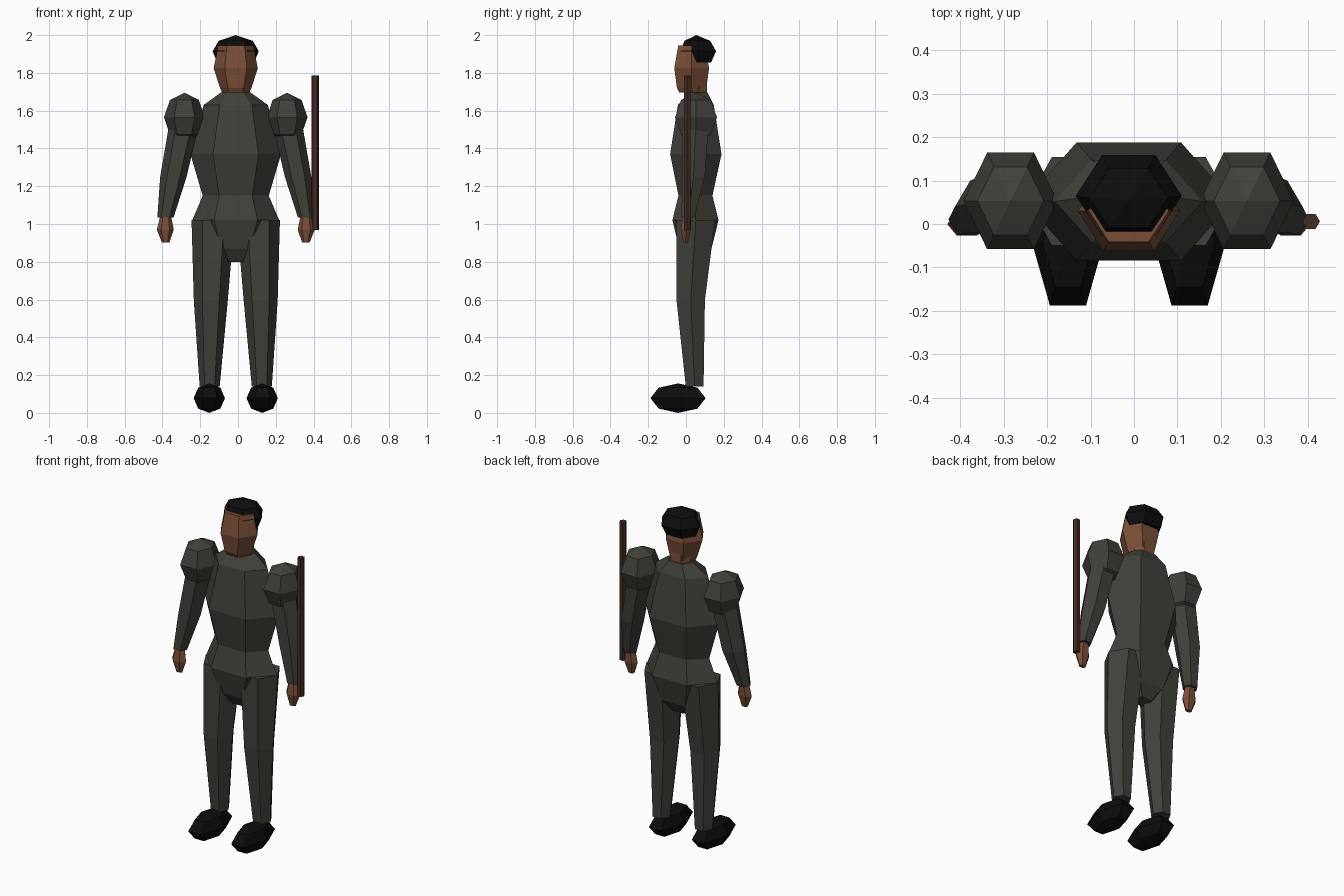
import bpy, bmesh, math

CX = -0.012  # body centre line


def material(name, rgb):
    m = bpy.data.materials.new(name)
    m.diffuse_color = (*rgb, 1)
    return m


cloth = material("dark_cloth", (0.052, 0.052, 0.042))
skin = material("brown_skin", (0.195, 0.077, 0.039))
black = material("black", (0.004, 0.004, 0.004))
wood = material("dark_wood", (0.06, 0.025, 0.017))


def loft(name, rings, mat):
    """Six-sided loft; ring = (x, y, z, half width x, half depth y)."""
    bm = bmesh.new()
    loops = []
    for x, y, z, rx, ry in rings:
        loops.append([bm.verts.new((x + rx * math.cos(math.radians(a)),
                                    y + ry * math.sin(math.radians(a)) / 0.866, z))
                      for a in range(0, 360, 60)])
    for a, b in zip(loops, loops[1:]):
        for i in range(6):
            j = (i + 1) % 6
            bm.faces.new((a[i], a[j], b[j], b[i]))
    bm.faces.new(loops[0])
    bm.faces.new(loops[-1])
    bmesh.ops.remove_doubles(bm, verts=bm.verts, dist=0.0005)
    bmesh.ops.recalc_face_normals(bm, faces=bm.faces)
    mesh = bpy.data.meshes.new(name)
    bm.to_mesh(mesh)
    bm.free()
    mesh.materials.append(mat)
    ob = bpy.data.objects.new(name, mesh)
    bpy.context.collection.objects.link(ob)
    return ob


def ball(name, x, y, z, rx, ry, rz, mat):
    """Low-poly ellipsoid with six segments and four bands."""
    rings = []
    for lat in (-90, -45, 0, 45, 90):
        c, s = math.cos(math.radians(lat)), math.sin(math.radians(lat))
        rings.append((x, y, z + rz * s, rx * c, ry * c))
    return loft(name, rings, mat)


# Torso with pelvis
loft("torso", [(CX, 0.05, 0.80, 0.065, 0.04),
               (CX, 0.05, 0.87, 0.15, 0.085),
               (CX, 0.05, 1.02, 0.23, 0.122),
               (CX, 0.05, 1.15, 0.175, 0.09),
               (CX, 0.052, 1.37, 0.24, 0.136),
               (CX, 0.052, 1.63, 0.17, 0.095),
               (CX, 0.065, 1.695, 0.08, 0.05)], cloth)

# Neck and head
loft("neck", [(CX, 0.07, 1.665, 0.068, 0.042),
              (CX, 0.07, 1.75, 0.068, 0.042)], skin)
loft("head", [(CX, 0.035, 1.695, 0.072, 0.07),
              (CX, 0.03, 1.72, 0.083, 0.078),
              (CX, 0.03, 1.825, 0.117, 0.092),
              (CX, 0.03, 1.945, 0.092, 0.071)], skin)

# Cap of hair
loft("hair", [(CX, 0.065, 1.855, 0.098, 0.068),
              (CX, 0.065, 1.915, 0.122, 0.094),
              (CX, 0.06, 1.97, 0.09, 0.068),
              (CX, 0.055, 2.0, 0.0, 0.0)], black)

for side, s in (("left", -1), ("right", 1)):
    # Shoulder, sleeve and hand
    ball(side + "_shoulder", CX + s * 0.272, 0.053, 1.565, 0.108, 0.111, 0.13, cloth)
    loft(side + "_arm", [(CX + s * 0.372, 0.01, 1.035, 0.043, 0.034),
                         (CX + s * 0.33, 0.04, 1.25, 0.07, 0.06),
                         (CX + s * 0.265, 0.053, 1.57, 0.08, 0.07)], cloth)
    loft(side + "_hand", [(CX + s * 0.371, -0.002, 0.902, 0.02, 0.012),
                          (CX + s * 0.373, 0.0, 0.97, 0.045, 0.027),
                          (CX + s * 0.371, 0.006, 1.045, 0.028, 0.022)], skin)
    # Trouser leg and shoe
    loft(side + "_leg", [(CX + s * 0.138, 0.046, 0.14, 0.053, 0.047),
                         (CX + s * 0.132, 0.025, 0.595, 0.09, 0.075),
                         (CX + s * 0.12, 0.052, 1.02, 0.114, 0.102)], cloth)
    ball(side + "_shoe", CX + s * 0.14, -0.042, 0.078, 0.083, 0.146, 0.078, black)

# Staff held beside the right hand
loft("staff", [(0.408, 0.006, 0.968, 0.02, 0.017),
               (0.408, 0.006, 1.785, 0.02, 0.017)], wood)
